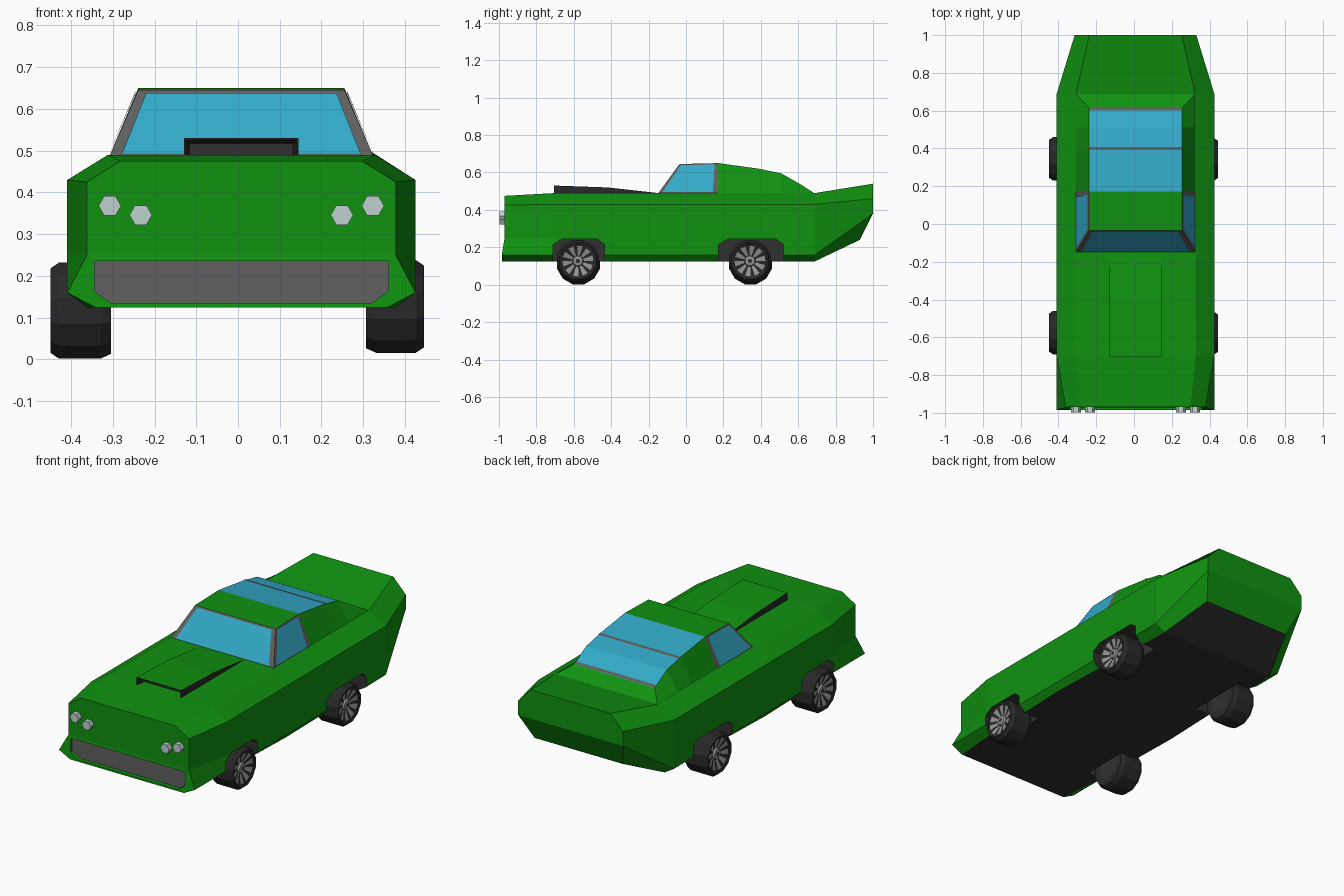
import bpy, bmesh, math
from mathutils import Vector

if "Cube" in bpy.data.objects:
    bpy.data.objects.remove(bpy.data.objects["Cube"])

CX = 0.008  # body centre line


def mat(name, r, g, b):
    m = bpy.data.materials.new(name)
    m.diffuse_color = (r, g, b, 1)
    m.use_nodes = True
    m.node_tree.nodes["Principled BSDF"].inputs["Base Color"].default_value = m.diffuse_color
    return m


MATS = [mat("green_paint", 0.005, 0.285, 0.005), mat("dark_underside", 0.03, 0.03, 0.03),
        mat("window_blue", 0.033, 0.40, 0.58), mat("trim_grey", 0.115, 0.115, 0.115),
        mat("tyre_black", 0.022, 0.022, 0.022), mat("spoke_grey", 0.3, 0.3, 0.3),
        mat("lamp_glass", 0.52, 0.63, 0.63)]
GREEN, DARK, BLUE, GREY, TYRE, SPOKE, LAMP = range(7)


def finish(name, bm, recalc=True):
    if recalc:
        bmesh.ops.recalc_face_normals(bm, faces=bm.faces)
    me = bpy.data.meshes.new(name)
    bm.to_mesh(me)
    bm.free()
    for m in MATS:
        me.materials.append(m)
    ob = bpy.data.objects.new(name, me)
    bpy.context.collection.objects.link(ob)
    return ob


def loft(bm, rings, rule=lambda s, j: GREEN, cap0=None, cap1=None):
    """Skin closed rings; rule(segment, side) gives the colour; caps are (indices, colour) lists."""
    vs = [[bm.verts.new(p) for p in r] for r in rings]
    n = len(rings[0])
    for s in range(len(rings) - 1):
        for j in range(n):
            k = (j + 1) % n
            f = bm.faces.new((vs[s][j], vs[s][k], vs[s + 1][k], vs[s + 1][j]))
            f.material_index = rule(s, j)
    for ring, caps in ((vs[0], cap0), (vs[-1], cap1)):
        for idx, col in caps or []:
            bm.faces.new([ring[i] for i in idx]).material_index = col


def mirror_ring(half):
    """Half section (x, y, z) from bottom to top -> full ring."""
    return [(CX + x, y, z) for x, y, z in half] + [(CX - x, y, z) for x, y, z in reversed(half)]


# Body shell: bottom, sill, crease, shoulder, top at each station
def section(y, b, l, m, s, t):
    return mirror_ring([(b, y, .125), (l, y, .16), (m, y, .25), (s, y, .43), (t, y, .49)])


front = mirror_ring([(.35, -.985, .125), (.417, -.985, .16), (.37, -.97, .25),
                     (.37, -.97, .425), (.29, -.97, .475)])
tail = mirror_ring([(.27, .93, .24), (.322, 1, .38), (.322, 1, .415), (.322, 1, .46), (.245, 1, .54)])
rings = [front, section(-.7, .37, .417, .417, .417, .32), section(-.15, .39, .417, .417, .417, .317),
         section(.69, .36, .417, .417, .417, .315), tail]
bm = bmesh.new()
loft(bm, rings, lambda s, j: DARK if j == 9 else GREEN,
     [((2, 3, 4, 5, 6, 7), GREEN), ((0, 1, 2, 7, 8, 9), GREEN)],
     [((1, 2, 3, 4, 5, 6, 7, 8), GREEN), ((0, 1, 8, 9), GREEN)])
body = finish("body_shell", bm)

# Cutter: four wheel arches and the grille recess
bm = bmesh.new()
for y0, y1 in ((-.71, -.435), (.175, .52)):
    prof = [(y0, .05), (y0, .215), (y0 + .05, .245), (y1 - .04, .245), (y1, .215), (y1, .05)]
    for s in (-1, 1):
        cap = [(range(6), DARK)]
        loft(bm, [[(CX + s * x, y, z) for y, z in prof] for x in (.285, .6)],
             lambda a, j: DARK, cap, cap)
g = [(.31, .134), (.352, .163), (.352, .236), (-.352, .236), (-.352, .163), (-.31, .134)]
loft(bm, [[(CX + x, y, z) for x, z in g] for y in (-.962, -1.1)], lambda a, j: GREEN,
     [(range(6), GREY)], [(range(6), GREY)])
cutter = finish("recess_cutter", bm)
cutter.hide_render = True
cutter.hide_set(True)
mod = body.modifiers.new("recesses", 'BOOLEAN')
mod.operation = 'DIFFERENCE'
mod.solver = 'EXACT'
mod.object = cutter

# Cabin: base and roof edge at each station
stations = [(-.15, -.035, .645), (.172, .172, .65), (.39, .39, .62), (.51, .51, .595), (.69, .615, .535)]
cab = [mirror_ring([(.316, yb, .487), (.247, yt, z)]) for yb, yt, z in stations]


def cabin_colour(s, j):
    if j == 1:
        return GREEN if s == 0 else BLUE
    return GREY if s == 0 and j != 3 else GREEN


bm = bmesh.new()
loft(bm, cab, cabin_colour, [(range(4), GREY)], [(range(4), GREEN)])
finish("cabin", bm)


# Thin panes laid on a quad, with margins as fractions of its sides
def pane(name, quad, u0, u1, v0, v1, colour, off=.003):
    a, b, c, d = [Vector(p) for p in quad]

    def at(u, v):
        return a.lerp(b, u).lerp(d.lerp(c, u), v)
    pts = [at(u0, v0), at(u1, v0), at(u1, v1), at(u0, v1)]
    nrm = (pts[1] - pts[0]).cross(pts[3] - pts[0]).normalized()
    if nrm.dot(sum(pts, Vector()) / 4 - Vector((CX, .15, .4))) < 0:
        nrm = -nrm
        pts.reverse()
    bm = bmesh.new()
    bm.faces.new([bm.verts.new(p + nrm * off) for p in pts]).material_index = colour
    finish(name, bm, False)


c0, c1 = cab[0], cab[1]
pane("windshield", (c0[3], c0[0], c0[1], c0[2]), .045, .955, .03, .95, BLUE)
pane("side_window_right", (c0[0], c1[0], c1[1], c0[1]), .06, .91, .04, .95, BLUE)
pane("side_window_left", (c0[3], c1[3], c1[2], c0[2]), .06, .91, .04, .95, BLUE)
pane("rear_glass_bar", (cab[2][1], cab[2][2], cab[3][2], cab[3][1]), 0, 1, 0, .14, GREY)
pane("rear_glass_sill", (cab[3][1], cab[3][2], cab[4][2], cab[4][1]), 0, 1, .86, 1, GREY)

# Hood scoop: dark wedge with a green lid and an opening at the front
bm = bmesh.new()
prof = [(-.705, .475, .53), (-.42, .475, .52), (-.15, .475, .49)]
sec = [[(CX + .137, y, a), (CX + .137, y, b), (CX - .137, y, b), (CX - .137, y, a)] for y, a, b in prof]
loft(bm, sec, lambda s, j: GREEN if j == 1 else TYRE, [(range(4), TYRE)], [(range(4), TYRE)])
bmesh.ops.recalc_face_normals(bm, faces=bm.faces)
mouth = min(bm.faces, key=lambda f: f.calc_center_median().y)
bmesh.ops.inset_individual(bm, faces=[mouth], thickness=.006)
bmesh.ops.inset_individual(bm, faces=[mouth], thickness=.012, depth=-.05)
mouth.material_index = DARK
finish("hood_scoop", bm)

# Headlights: hexagonal rods
bm = bmesh.new()
for s in (-1, 1):
    for x, z in ((.315, .368), (.241, .346)):
        hexa = [(CX + s * x + .027 * math.cos(i * math.pi / 3), z + .027 * math.sin(i * math.pi / 3))
                for i in range(6)]
        loft(bm, [[(px, y, pz) for px, pz in hexa] for y in (-.998, -.96)],
             lambda a, j: LAMP, [(range(6), LAMP)], [(range(6), LAMP)])
finish("headlights", bm)


# Wheels: lathed tyre and spoked rim
def wheel(name, side, x_out, y, z, r, w):
    def ring(rad, depth, angles):
        return [(x_out - side * depth, y + rad * math.cos(a), z + rad * math.sin(a)) for a in angles]
    a12 = [(i + .5) * math.pi / 6 for i in range(12)]
    bm = bmesh.new()
    tyre = [(.76, .03), (.78, .004), (.88, 0), (1, .02), (1, w - .025), (.9, w), (.6, w)]
    loft(bm, [ring(r * k, d, a12) for k, d in tyre], lambda s, j: TYRE,
         [(range(12), TYRE)], [(range(12), DARK)])
    finish(name + "_tyre", bm)
    a20 = [(i // 2) * math.pi / 5 + (i % 2) * .36 for i in range(20)]
    rim = [(.80, .02), (.79, .004), (.72, .008), (.26, .024), (.22, .014), (.1, .012)]
    bm = bmesh.new()
    loft(bm, [ring(r * k, d, a20) for k, d in rim],
         lambda s, j: TYRE if s < 2 or (s == 2 and j % 2) else SPOKE, None, [(range(20), DARK)])
    bmesh.ops.recalc_face_normals(bm, faces=bm.faces)
    hub = max(bm.faces, key=lambda f: len(f.verts))
    if hub.normal.x * side < 0:
        bmesh.ops.reverse_faces(bm, faces=bm.faces)
    finish(name + "_rim", bm, False)


for end, yl, yr in (("front", -.575, -.578), ("rear", .345, .342)):
    wheel(end + "_wheel_left", -1, -.449, yl, .117, .119, .145)
    wheel(end + "_wheel_right", 1, .446, yr, .127, .115, .14)
